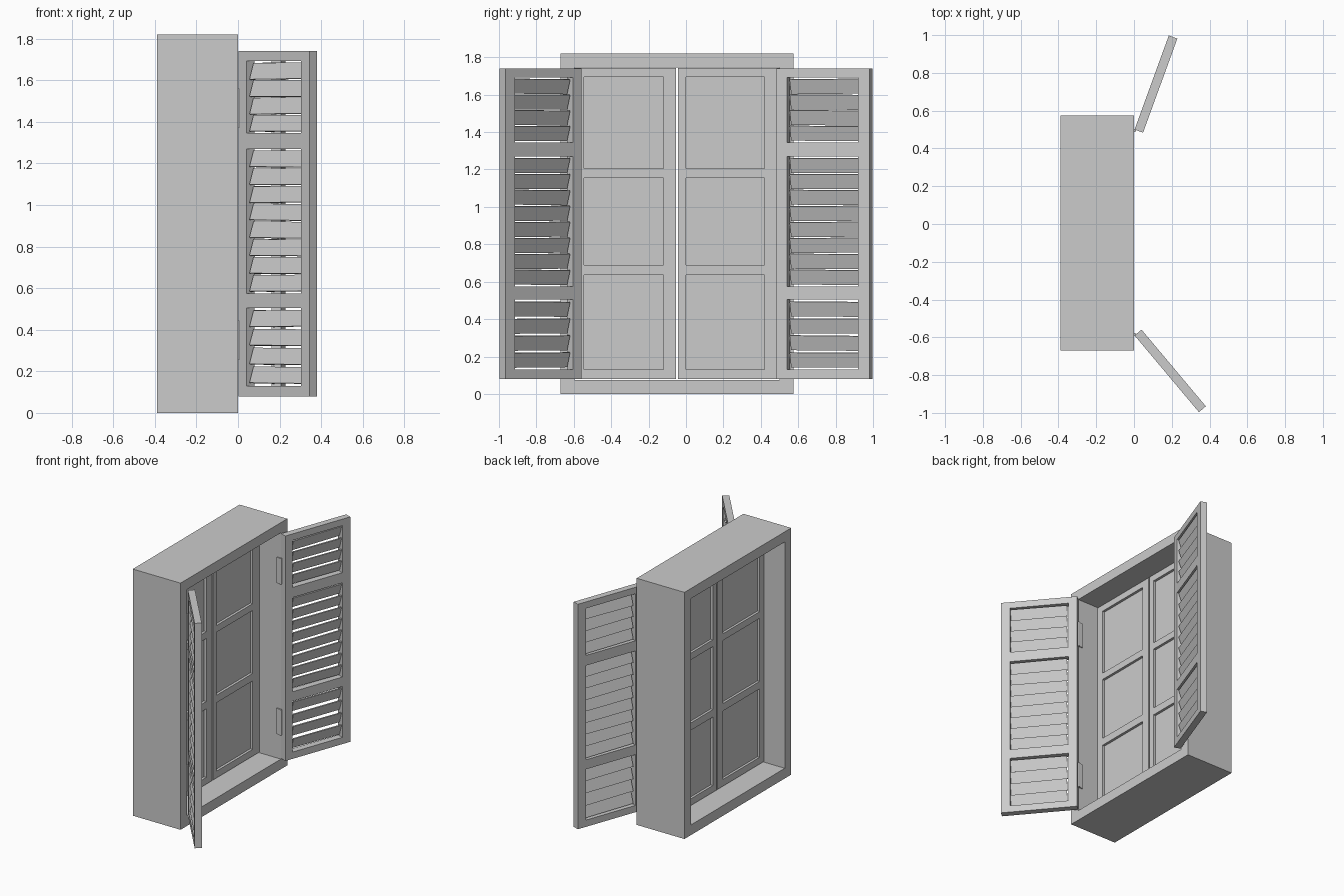
import bpy, bmesh, math, random
from mathutils import Matrix, Vector

random.seed(4)
if "Cube" in bpy.data.objects:
    bpy.data.objects.remove(bpy.data.objects["Cube"], do_unlink=True)

grey = bpy.data.materials.new("plain_grey")
grey.use_nodes = True
colour = (0.6, 0.6, 0.6, 1)
grey.diffuse_color = colour
grey.node_tree.nodes["Principled BSDF"].inputs["Base Color"].default_value = colour


def finish(name, bm, matrix=Matrix()):
    mesh = bpy.data.meshes.new(name)
    bm.to_mesh(mesh)
    bm.free()
    mesh.materials.append(grey)
    obj = bpy.data.objects.new(name, mesh)
    obj.matrix_world = matrix
    bpy.context.collection.objects.link(obj)
    return obj


def add_box(bm, x, y, z, tilt=Matrix()):
    """Box from three (low, high) ranges, tilted about its own centre."""
    centre = Vector([sum(r) / 2 for r in (x, y, z)])
    size = [r[1] - r[0] for r in (x, y, z)]
    bmesh.ops.create_cube(bm, size=1, matrix=Matrix.Translation(centre) @ tilt @ Matrix.Diagonal((*size, 1)))


def lattice(name, x, ys, zs, holes):
    """Slab in the YZ plane, divided at ys and zs, with the hole cells left open."""
    bm = bmesh.new()
    grid = [[bm.verts.new((x[0], y, z)) for z in zs] for y in ys]
    for i in range(len(ys) - 1):
        for j in range(len(zs) - 1):
            if (i, j) not in holes:
                bm.faces.new((grid[i][j], grid[i][j + 1], grid[i + 1][j + 1], grid[i + 1][j]))
    solid = bmesh.ops.extrude_face_region(bm, geom=bm.faces[:])
    moved = [v for v in solid["geom"] if isinstance(v, bmesh.types.BMVert)]
    bmesh.ops.translate(bm, vec=(x[1] - x[0], 0, 0), verts=moved)
    bmesh.ops.recalc_face_normals(bm, faces=bm.faces[:])
    return bm


# Deep outer casing, open at both faces
finish("casing", lattice("casing", (-0.39, 0), (-0.67, -0.595, 0.5, 0.575),
                         (0, 0.075, 1.745, 1.82), {(1, 1)}))

# Two sashes with three panes each
pane_rows = (0.08, 0.13, 0.635, 0.69, 1.155, 1.205, 1.695, 1.742)
for side, ys in (("right", (-0.595, -0.545, -0.12, -0.053)), ("left", (-0.043, 0, 0.42, 0.5))):
    finish(side + "_sash", lattice("sash", (-0.22, -0.175), ys, pane_rows, {(1, 1), (1, 3), (1, 5)}))
    bm = bmesh.new()
    for k in (1, 3, 5):
        add_box(bm, (-0.202, -0.194), ys[1:3], pane_rows[k:k + 2])
    finish(side + "_panes", bm)

# Louvred shutters: local y runs from hinge to free edge, local x is thickness
length, thick = 0.53, 0.048
levels = (0.08, 0.13, 0.505, 0.575, 1.27, 1.345, 1.692, 1.74)
for side, hinge_y, angle, sign in (("left", 0.5, -20, 1), ("right", -0.59, 40, -1)):
    place = Matrix.Translation((0.003, hinge_y, 0)) @ Matrix.Rotation(math.radians(angle), 4, "Z")
    ys = [sign * u for u in (0, 0.06, 0.465, length)]
    finish(side + "_shutter_frame",
           lattice("shutter", (0, thick), ys, levels, {(1, 1), (1, 3), (1, 5)}), place)

    bm = bmesh.new()
    span = sorted((sign * 0.072, sign * 0.47))
    for k, count in ((1, 4), (3, 8), (5, 4)):
        low, high = levels[k] + 0.006, levels[k + 1] - 0.006
        pitch = (high - low) / count
        for n in range(count):
            z = low + (n + 0.5) * pitch
            tilt = (Matrix.Rotation(random.uniform(-0.012, 0.012), 4, "X")
                    @ Matrix.Rotation(math.radians(18), 4, "Y"))
            add_box(bm, (thick / 2 - 0.004, thick / 2 + 0.004), span, (z - 0.041, z + 0.041), tilt)
    finish(side + "_shutter_slats", bm, place)

    # Hinges: barrel with a leaf on the casing
    bm = bmesh.new()
    for z in (0.35, 1.465):
        bmesh.ops.create_cone(bm, cap_ends=True, segments=12, radius1=0.008, radius2=0.008,
                              depth=0.19, matrix=Matrix.Translation((0.002, hinge_y - sign * 0.006, z)))
        leaf = sorted((hinge_y - sign * 0.008, hinge_y - sign * 0.001))
        add_box(bm, (-0.03, 0.002), leaf, (z - 0.095, z + 0.095))
    finish(side + "_hinges", bm)
